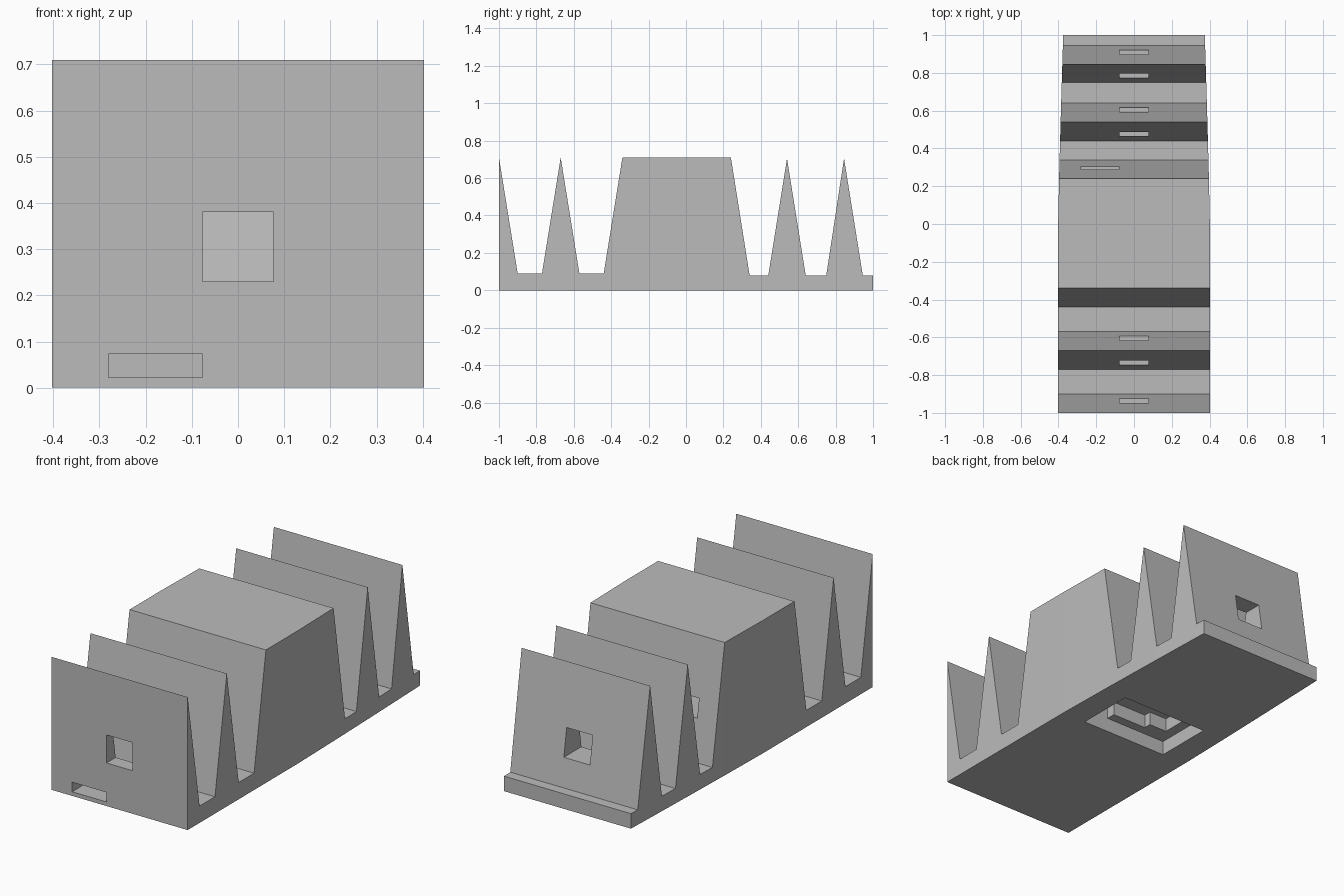
import bpy
import bmesh
from mathutils import Vector

old = bpy.data.objects.get("Cube")
if old:
    bpy.data.objects.remove(old, do_unlink=True)

HALF_WIDTH = 0.403
TAPER_START = -0.07

grey = bpy.data.materials.new("plain grey")
grey.use_nodes = True
colour = (0.5, 0.5, 0.5, 1)
grey.diffuse_color = colour
grey.node_tree.nodes["Principled BSDF"].inputs["Base Color"].default_value = colour


def mesh_object(name, bm):
    bmesh.ops.recalc_face_normals(bm, faces=bm.faces)
    mesh = bpy.data.meshes.new(name)
    bm.to_mesh(mesh)
    bm.free()
    mesh.materials.append(grey)
    obj = bpy.data.objects.new(name, mesh)
    bpy.context.collection.objects.link(obj)
    return obj


def prism(points, offset):
    """Extrude a closed outline along an offset vector."""
    bm = bmesh.new()
    face = bm.faces.new([bm.verts.new(p) for p in points])
    result = bmesh.ops.extrude_face_region(bm, geom=[face])
    verts = [g for g in result["geom"] if isinstance(g, bmesh.types.BMVert)]
    bmesh.ops.translate(bm, verts=verts, vec=offset)
    return bm


def cut(body, name, outline, z0, z1):
    """Remove an upright prism with an x-y outline from the body."""
    cutter = mesh_object(name, prism([(x, y, z0) for x, y in outline],
                                     Vector((0, 0, z1 - z0))))
    cutter.hide_render = True
    mod = body.modifiers.new(name, "BOOLEAN")
    mod.operation = "DIFFERENCE"
    mod.solver = "EXACT"
    mod.object = cutter
    bpy.context.view_layer.objects.active = body
    bpy.ops.object.modifier_apply(modifier=mod.name)
    bpy.data.objects.remove(cutter, do_unlink=True)


def rect(x0, x1, y0, y1):
    return [(x0, y0), (x1, y0), (x1, y1), (x0, y1)]


# Finned body: side profile as (y, z)
profile = [(-1, 0), (-1, 0.71), (-0.9, 0.09), (-0.77, 0.09), (-0.67, 0.71),
           (-0.57, 0.09), (-0.44, 0.09), (-0.34, 0.71), (0.24, 0.71),
           (0.34, 0.08), (0.44, 0.08), (0.54, 0.705), (0.64, 0.08),
           (0.75, 0.08), (0.845, 0.705), (0.945, 0.08), (1, 0.08), (1, 0)]
bm = prism([(-HALF_WIDTH, y, z) for y, z in profile],
           Vector((2 * HALF_WIDTH, 0, 0)))

# Sides draw in gently toward the back
for y in (TAPER_START, 0.24, 0.34, 0.44, 0.54, 0.64, 0.75, 0.845, 0.945):
    bmesh.ops.bisect_plane(bm, geom=bm.verts[:] + bm.edges[:] + bm.faces[:],
                           plane_co=(0, y, 0), plane_no=(0, 1, 0))
for v in bm.verts:
    t = max(0, (v.co.y - TAPER_START) / (1 - TAPER_START))
    v.co.x *= 1 - 0.07 * t ** 1.2
body = mesh_object("finned_body", bm)

# Square windows through the front and back fins
for side, y0, y1 in (("front", -1.1, -0.5), ("back", 0.42, 1.1)):
    cut(body, side + "_fin_windows", rect(-0.077, 0.077, y0, y1), 0.23, 0.38)

# Slot low on the front, and slot in the back slope of the middle block
cut(body, "front_slot", rect(-0.28, -0.077, -1.1, -0.7), 0.022, 0.073)
cut(body, "block_slot", rect(-0.28, -0.08, 0, 0.4), 0.3, 0.4)

# Underside recess, then a deeper stepped pocket
cut(body, "base_recess", rect(-0.26, 0.26, -0.08, 0.24), -0.1, 0.077)
pocket = [(0.26, -0.08), (0.26, 0.24), (-0.204, 0.24), (-0.204, 0.01),
          (-0.097, 0.01), (-0.097, -0.03), (0.109, -0.03), (0.109, -0.08)]
cut(body, "base_pocket", pocket, 0.02, 0.15)
